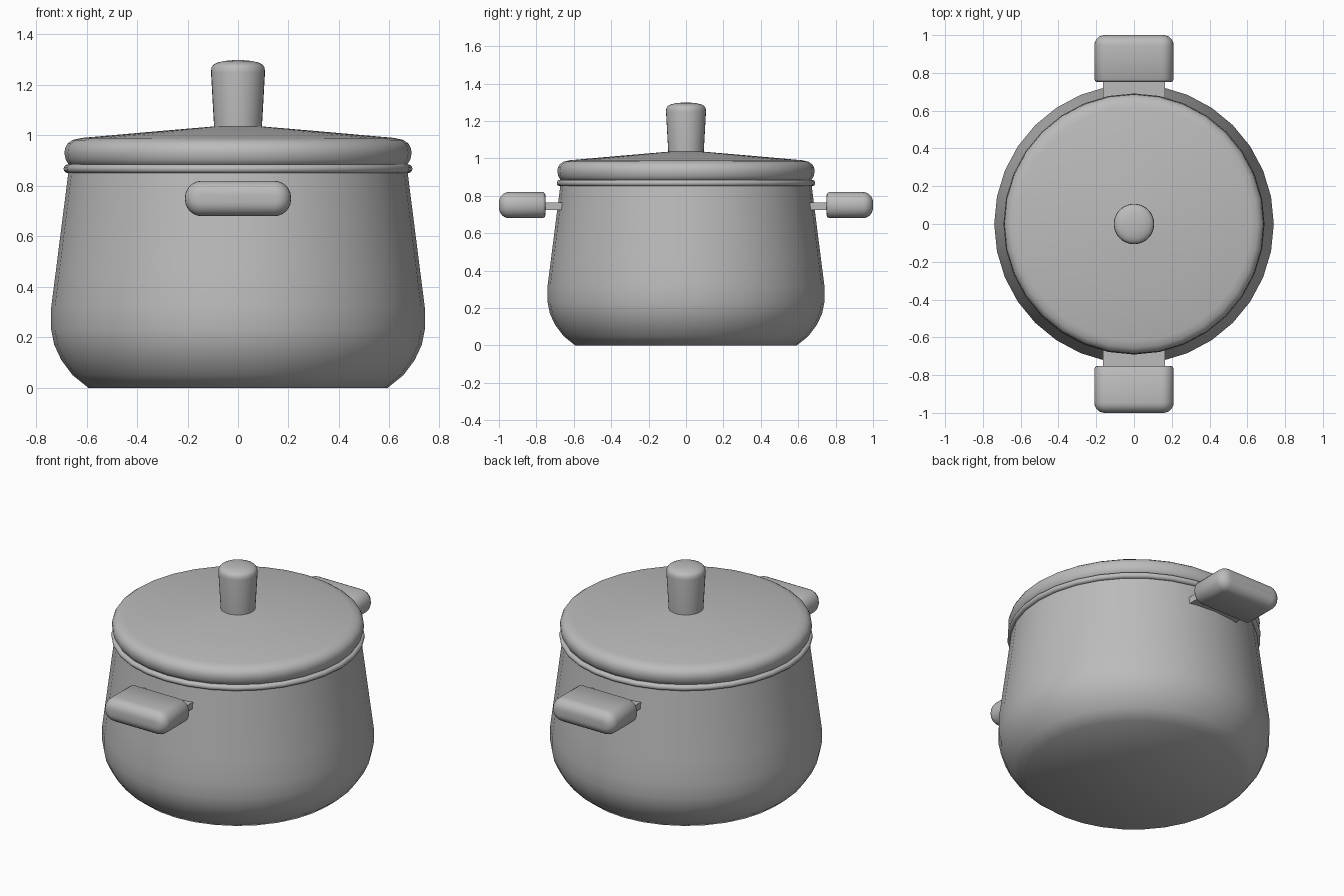
import bpy
import bmesh
from math import cos, sin, pi, radians

cube = bpy.data.objects.get("Cube")
if cube:
    bpy.data.objects.remove(cube, do_unlink=True)

# Single plain metal colour
metal = bpy.data.materials.new("grey_metal")
metal.use_nodes = True
GREY = (0.5, 0.5, 0.5, 1)
metal.diffuse_color = GREY
metal.node_tree.nodes["Principled BSDF"].inputs["Base Color"].default_value = GREY


def finish(name, bm, angle=40):
    bmesh.ops.recalc_face_normals(bm, faces=bm.faces)
    mesh = bpy.data.meshes.new(name)
    bm.to_mesh(mesh)
    bm.free()
    mesh.materials.append(metal)
    obj = bpy.data.objects.new(name, mesh)
    bpy.context.collection.objects.link(obj)
    bpy.ops.object.select_all(action="DESELECT")
    bpy.context.view_layer.objects.active = obj
    obj.select_set(True)
    bpy.ops.object.shade_smooth_by_angle(angle=radians(angle))
    return obj


def loft(name, rings, angle=40):
    """Skin a stack of equal-length rings and cap both ends."""
    bm = bmesh.new()
    loops = [[bm.verts.new(p) for p in ring] for ring in rings]
    n = len(loops[0])
    for a, b in zip(loops, loops[1:]):
        for i in range(n):
            j = (i + 1) % n
            bm.faces.new((a[i], a[j], b[j], b[i]))
    bm.faces.new(loops[0])
    bm.faces.new(loops[-1])
    return finish(name, bm, angle)


def lathe(name, profile, sides=32):
    turn = [2 * pi * i / sides for i in range(sides)]
    return loft(name, [[(r * cos(t), r * sin(t), z) for t in turn]
                       for r, z in profile])


def rounded_ring(y, inset, hx=0.21, hz=0.07, cz=0.75, radius=0.066, steps=6):
    """Rounded rectangle facing y, shrunk by the inset."""
    r = max(radius - inset, 0.006)
    ring = []
    for q, (sx, sz) in enumerate([(1, 1), (-1, 1), (-1, -1), (1, -1)]):
        for k in range(steps + 1):
            t = (q + k / steps) * pi / 2
            ring.append((sx * (hx - inset - r) + r * cos(t), y,
                         cz + sz * (hz - inset - r) + r * sin(t)))
    return ring


# Pot body, with a rounded foot and tapering wall
lathe("pot_body", [(0.593, 0), (0.655, 0.05), (0.70, 0.11), (0.728, 0.17),
                   (0.74, 0.23), (0.74, 0.32), (0.722, 0.46), (0.67, 0.87)])

# Rolled rim around the mouth
lathe("pot_rim", [(0.66, 0.85)] + [
    (0.674 + 0.017 * cos(t), 0.868 + 0.017 * sin(t))
    for t in [pi * (k / 8 - 0.5) for k in range(9)]] + [(0.66, 0.885)])

# Lid with a rounded edge and shallow cone
lathe("lid", [(0.66, 0.88), (0.672, 0.886), (0.683, 0.905), (0.688, 0.93),
              (0.685, 0.95), (0.675, 0.968), (0.655, 0.982),
              (0.62, 0.99), (0.36, 1.013), (0.09, 1.036)])

# Lid knob, flared upward with a domed top
lathe("lid_knob", [(0.094, 1.02), (0.107, 1.25), (0.105, 1.27), (0.096, 1.281),
                   (0.08, 1.289), (0.055, 1.295), (0.02, 1.298)])

# Two side handles, each a bracket and a rounded grip
for side, label in ((-1, "front"), (1, "back")):
    bm = bmesh.new()
    bmesh.ops.create_cube(bm, size=1)
    for v in bm.verts:
        v.co = (v.co.x * 0.326, side * (0.71 + v.co.y * 0.12),
                0.745 + v.co.z * 0.04)
    finish(label + "_handle_bracket", bm, 30)

    grip = [(0.752, 0.016), (0.755, 0.007), (0.765, 0)]
    grip += [(0.945 + 0.055 * sin(k * pi / 12), 0.055 * (1 - cos(k * pi / 12)))
             for k in range(7)]
    loft(label + "_handle_grip", [rounded_ring(side * y, i) for y, i in grip], 50)
